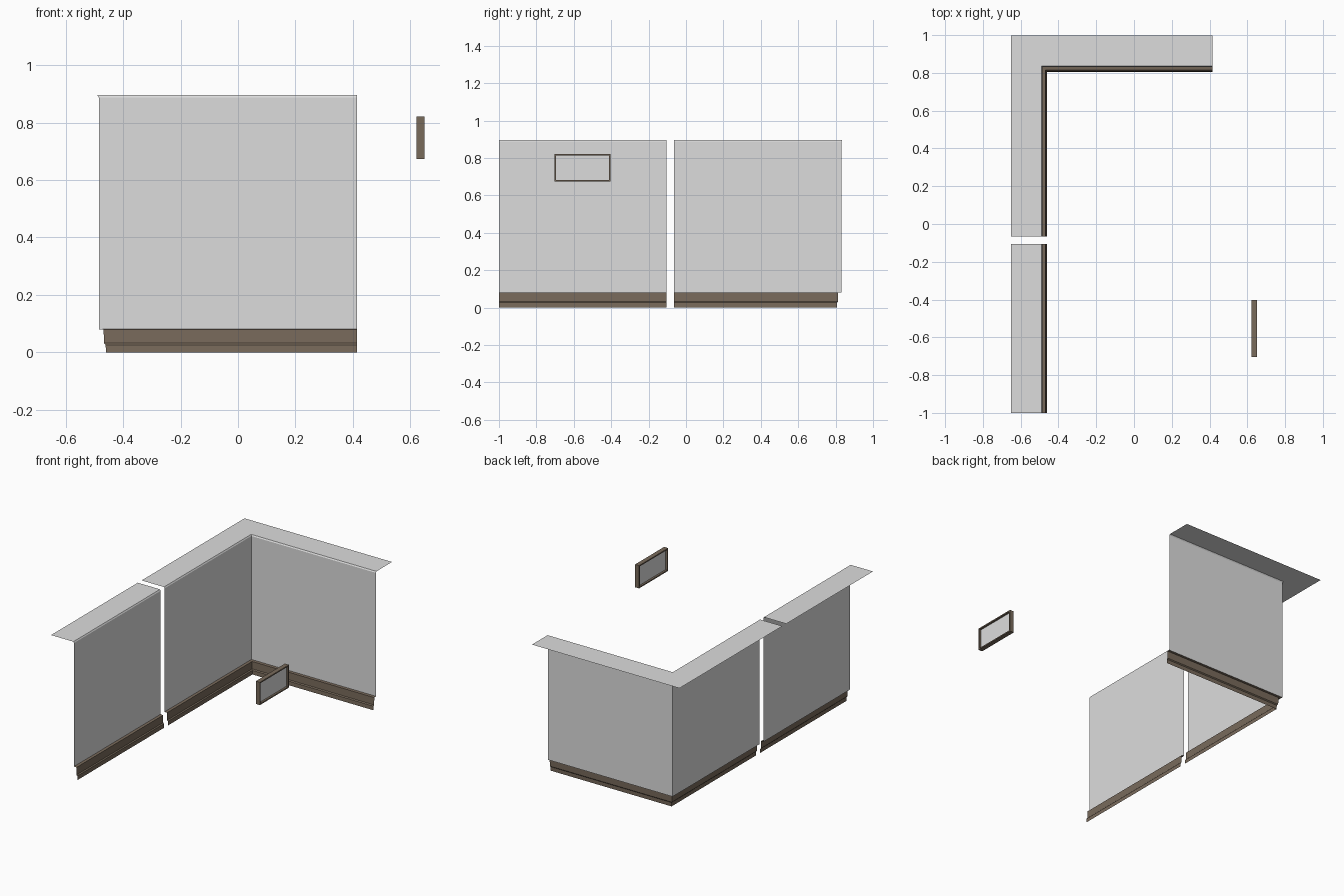
import bpy, bmesh

if "Cube" in bpy.data.objects:
    bpy.data.objects.remove(bpy.data.objects["Cube"])


def material(name, rgb):
    m = bpy.data.materials.new(name)
    m.diffuse_color = (*rgb, 1)
    m.use_nodes = True
    m.node_tree.nodes["Principled BSDF"].inputs["Base Color"].default_value = m.diffuse_color
    return m


GREY = material("light_grey", (0.72, 0.72, 0.72))
BROWN = material("dark_brown", (0.19, 0.145, 0.105))

WX, WY = -0.485, 0.831      # inner wall lines of the left and back walls


def finish(name, bm, mat):
    me = bpy.data.meshes.new(name)
    bm.to_mesh(me)
    bm.free()
    me.materials.append(mat)
    ob = bpy.data.objects.new(name, me)
    bpy.context.collection.objects.link(ob)
    return ob


def sweep(name, profile, path, mat):
    """Sweep an open (offset into room, height) profile along stations."""
    bm = bmesh.new()
    cols = [[bm.verts.new((*station(d), z)) for d, z in profile]
            for station in path]
    for a, b in zip(cols, cols[1:]):
        for j in range(len(profile) - 1):
            bm.faces.new((a[j], a[j + 1], b[j + 1], b[j]))
    return finish(name, bm, mat)


def on_left(y):
    return lambda d: (WX + d, y)


# Profiles, from the wall cap down to the floor
wall_profile = [(-0.166, 0.896), (-0.005, 0.896), (0, 0.888), (0, 0.08)]
base_profile = [(0, 0.082), (0.017, 0.08), (0.018, 0.032),
                (0.024, 0.026), (0.025, 0)]

# Mitred corner wall, and the short straight wall beyond the gap
corner_path = [on_left(-0.065),
               lambda d: (WX + d, WY - d),
               lambda d: (0.415, WY - d)]
short_path = [on_left(-1.0), on_left(-0.105)]

for label, path in (("corner", corner_path), ("short", short_path)):
    sweep(label + "_wall", wall_profile, path, GREY)
    sweep(label + "_baseboard", base_profile, path, BROWN)

# Picture frame: hollow rectangular ring
X0, X1, Y0, Y1, Z0, Z1, B = 0.621, 0.65, -0.703, -0.403, 0.673, 0.822, 0.008


def rectangle(bm, x, inset):
    y0, y1, z0, z1 = Y0 + inset, Y1 - inset, Z0 + inset, Z1 - inset
    return [bm.verts.new((x, y, z))
            for y, z in ((y0, z0), (y1, z0), (y1, z1), (y0, z1))]


bm = bmesh.new()
rings = [rectangle(bm, x, i) for x, i in ((X0, 0), (X1, 0), (X1, B), (X0, B))]
for k in range(4):
    a, b = rings[k], rings[(k + 1) % 4]
    for j in range(4):
        n = (j + 1) % 4
        bm.faces.new((a[j], a[n], b[n], b[j]))
bmesh.ops.recalc_face_normals(bm, faces=bm.faces)
finish("picture_frame", bm, BROWN)

# Recessed panel inside the frame, visible from both sides
bm = bmesh.new()
front = rectangle(bm, 0.637, B)
back = rectangle(bm, 0.634, B)
bm.faces.new(front)
bm.faces.new(back[::-1])
finish("picture_panel", bm, GREY)
